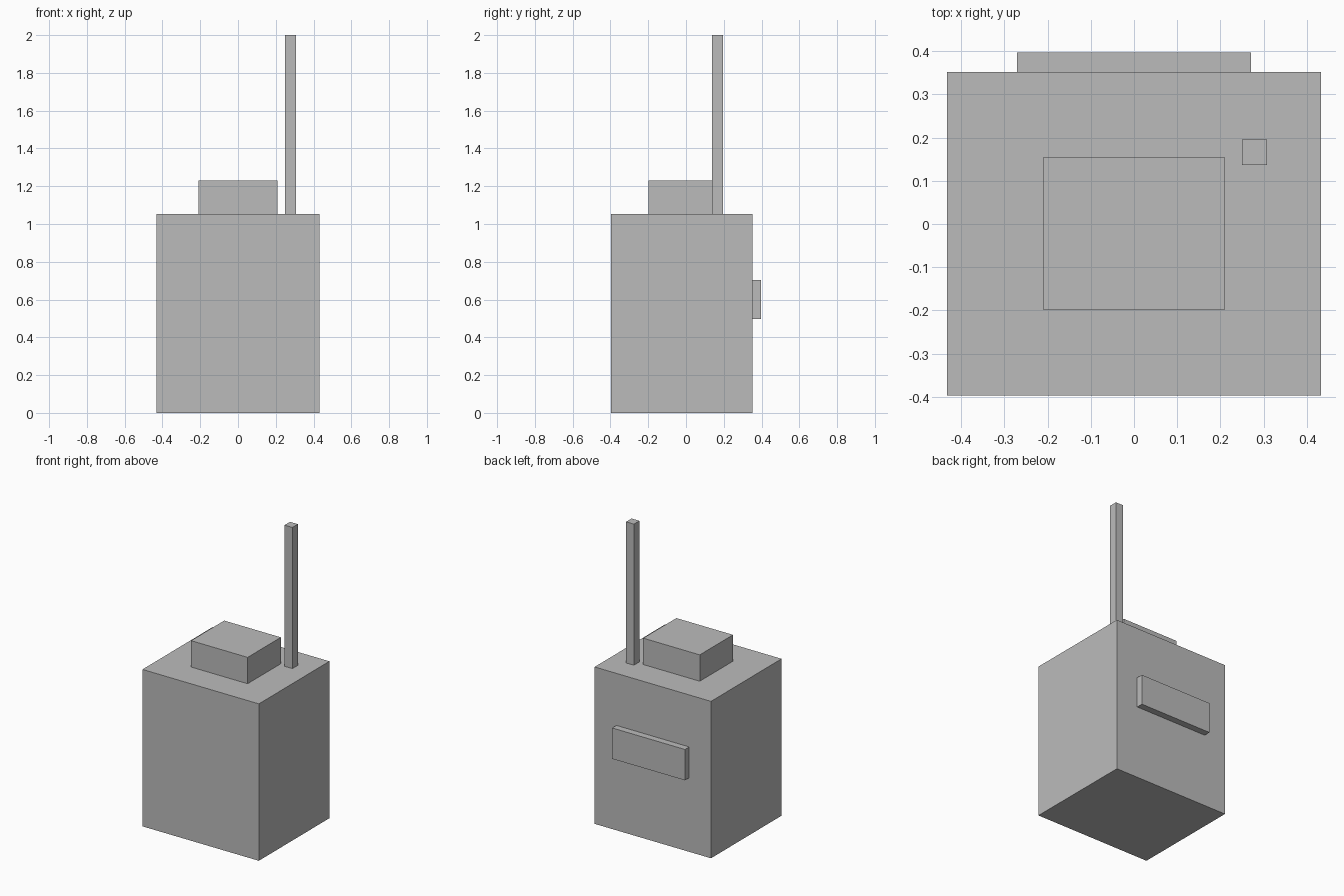
import bpy
from mathutils import Vector

cube = bpy.data.objects.get("Cube")
if cube:
    bpy.data.objects.remove(cube, do_unlink=True)

# Single plain grey finish
grey = bpy.data.materials.new("plain_grey")
grey.use_nodes = True
color = (0.5, 0.5, 0.5, 1)
grey.diffuse_color = color
grey.node_tree.nodes["Principled BSDF"].inputs["Base Color"].default_value = color


def box(name, low, high):
    """Axis-aligned box between two opposite corners."""
    low, high = Vector(low), Vector(high)
    bpy.ops.mesh.primitive_cube_add(size=1, location=(low + high) / 2)
    obj = bpy.context.object
    obj.name = name
    obj.scale = high - low
    bpy.ops.object.transform_apply(location=False, rotation=False, scale=True)
    obj.data.materials.append(grey)
    return obj


TOP = 1.053    # top of the body
BACK = 0.352   # rear face of the body

# Main body
box("body", (-0.432, -0.396, 0), (0.432, BACK, TOP))
# Raised block on the top
box("top_block", (-0.21, -0.198, TOP), (0.21, 0.154, 1.23))
# Tall square antenna on the left, towards the back
box("antenna", (0.25, 0.137, TOP), (0.308, 0.195, 2))
# Raised bar on the back
box("back_bar", (-0.27, BACK, 0.497), (0.27, 0.397, 0.704))
